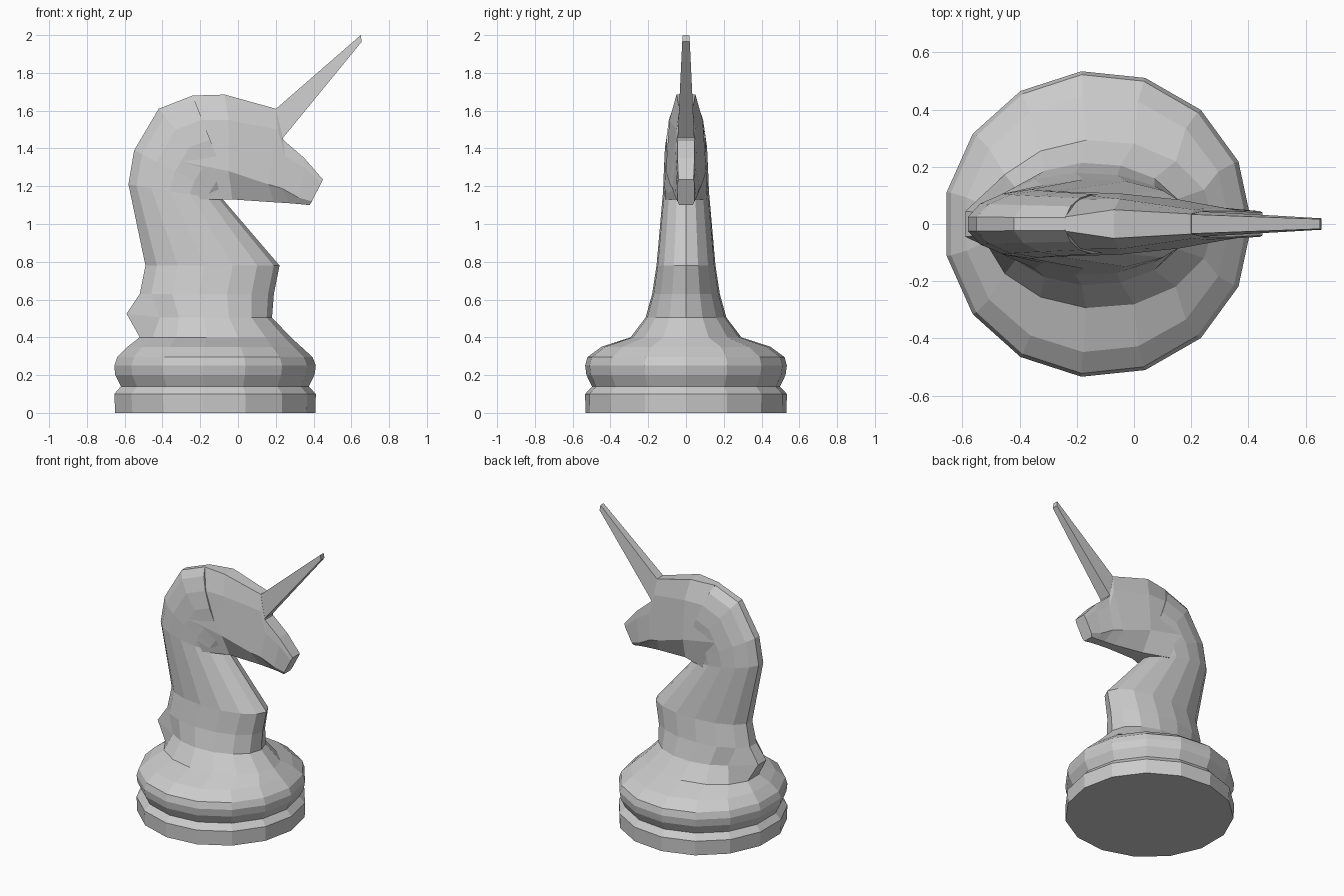
import bpy, bmesh, math

if "Cube" in bpy.data.objects:
    bpy.data.objects.remove(bpy.data.objects["Cube"])

SIDES = 15


def loft(name, rings):
    """Skin a list of equal-length closed rings and cap both ends."""
    bm = bmesh.new()
    rows = [[bm.verts.new(p) for p in ring] for ring in rings]
    n = len(rows[0])
    for a, b in zip(rows, rows[1:]):
        for i in range(n):
            j = (i + 1) % n
            bm.faces.new((a[i], a[j], b[j], b[i]))
    bm.faces.new(rows[0][::-1])
    bm.faces.new(rows[-1])
    bmesh.ops.recalc_face_normals(bm, faces=bm.faces)
    mesh = bpy.data.meshes.new(name)
    bm.to_mesh(mesh)
    bm.free()
    obj = bpy.data.objects.new(name, mesh)
    bpy.context.collection.objects.link(obj)
    return obj


def oval(bx, bz, fx, fz, half_width):
    """15-sided oval between a back point and a front point in the xz plane."""
    low = math.cos(math.pi * (1 - 1 / SIDES))
    ring = []
    for k in range(SIDES):
        a = 2 * math.pi * k / SIDES
        t = (math.cos(a) - low) / (1 - low)
        ring.append((bx + (fx - bx) * t, half_width * math.sin(a), bz + (fz - bz) * t))
    return ring


def mirrored(half):
    """Closed ring from one side's (x, half width, z) points, top to bottom."""
    return [(x, -w, z) for x, w, z in half] + [(x, w, z) for x, w, z in reversed(half)]


# Base and foot of the neck: z, back x, front x, half width
levels = [
    (0, -.65, .41, .535), (.10, -.655, .412, .537), (.14, -.62, .375, .50),
    (.20, -.65, .405, .53), (.25, -.655, .412, .537), (.295, -.64, .395, .525),
    (.35, -.585, .335, .45), (.40, -.52, .28, .295), (.505, -.47, .18, .215),
    (.63, -.52, .19, .18), (.78, -.49, .22, .157),
]
rings = [oval(b, z, f, z, w) for z, b, f, w in levels]

# Pointed tuft at the back of the neck
for k in (7, 8):
    rings[8][k] = (-.59, rings[8][k][1], .525)

# Neck bending forward around the throat
rings += [oval(*s) for s in [
    (-.58, 1.21, -.08, 1.13, .122), (-.55, 1.39, -.06, 1.14, .118),
    (-.42, 1.61, -.05, 1.15, .112), (-.24, 1.68, -.03, 1.15, .105),
]]
loft("base_and_neck", rings)

# Head: sections from the crest to the muzzle
loft("head", [mirrored(s) for s in [
    [(-.24, .025, 1.68), (-.26, .085, 1.55), (-.30, .115, 1.33), (-.20, .11, 1.13)],
    [(-.07, .05, 1.685), (-.05, .088, 1.55), (-.05, .107, 1.28), (-.03, .05, 1.13)],
    [(.20, .035, 1.61), (.21, .05, 1.50), (.16, .085, 1.21), (.19, .03, 1.115)],
    [(.24, .045, 1.445), (.25, .055, 1.36), (.23, .072, 1.19), (.27, .03, 1.11)],
    [(.35, .045, 1.35), (.35, .05, 1.30), (.32, .056, 1.14), (.33, .03, 1.105)],
    [(.45, .04, 1.235), (.44, .045, 1.215), (.39, .045, 1.12), (.38, .035, 1.10)],
]])

# Horn
loft("horn", [mirrored(s) for s in [
    [(.19, .034, 1.60), (.225, .045, 1.44)],
    [(.65, .017, 2.0), (.655, .02, 1.965)],
]])
